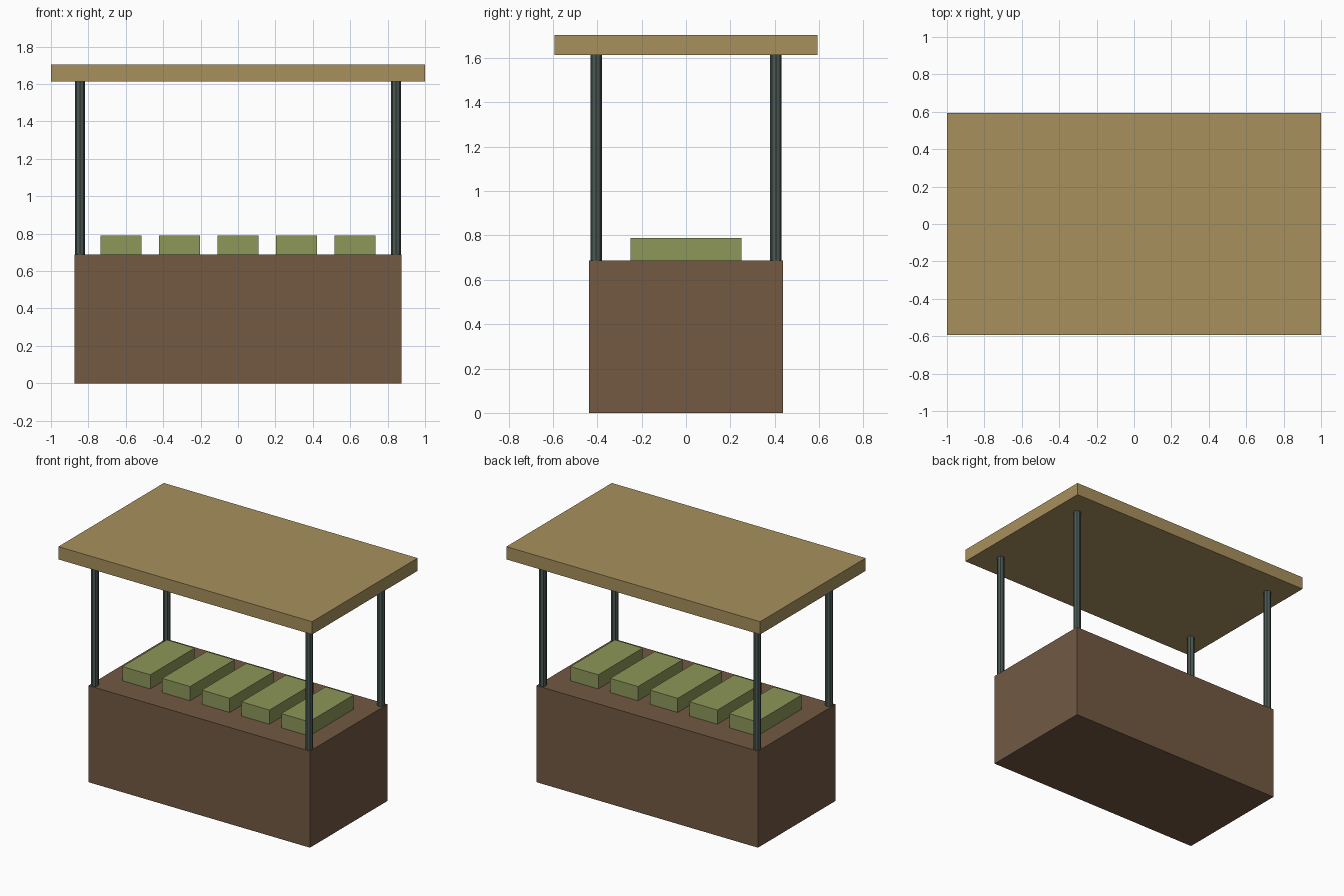
import bpy

if "Cube" in bpy.data.objects:
    bpy.data.objects.remove(bpy.data.objects["Cube"])


def material(name, rgb):
    m = bpy.data.materials.new(name)
    m.diffuse_color = (*rgb, 1)
    m.use_nodes = True
    m.node_tree.nodes["Principled BSDF"].inputs["Base Color"].default_value = m.diffuse_color
    return m


wood = material("brown_wood", (0.17, 0.10, 0.055))
metal = material("dark_metal", (0.07, 0.10, 0.09))
canvas = material("tan_canvas", (0.39, 0.28, 0.11))
green = material("green_produce", (0.27, 0.31, 0.10))


def box(name, x, width, depth, z0, z1, mat):
    bpy.ops.mesh.primitive_cube_add(size=1, location=(x, 0, (z0 + z1) / 2))
    o = bpy.context.object
    o.name = name
    o.scale = (width, depth, z1 - z0)
    bpy.ops.object.transform_apply(location=False, rotation=False, scale=True)
    o.data.materials.append(mat)


COUNTER_TOP, ROOF_BASE = 0.688, 1.613

# Counter and flat roof
box("counter", 0, 1.746, 0.873, 0, COUNTER_TOP, wood)
box("roof", 0, 2.0, 1.187, ROOF_BASE, 1.704, canvas)

# Row of produce crates
for i in range(5):
    box(f"produce_crate_{i + 1}", (i - 2) * 0.313, 0.22, 0.5,
        COUNTER_TOP, 0.789, green)

# Eight-sided corner posts
for side, x in (("left", -0.845), ("right", 0.845)):
    for end, y in (("front", -0.405), ("back", 0.405)):
        bpy.ops.mesh.primitive_cylinder_add(
            vertices=8, radius=0.026, depth=ROOF_BASE - COUNTER_TOP,
            location=(x, y, (ROOF_BASE + COUNTER_TOP) / 2))
        post = bpy.context.object
        post.name = f"{end}_{side}_post"
        post.data.materials.append(metal)
